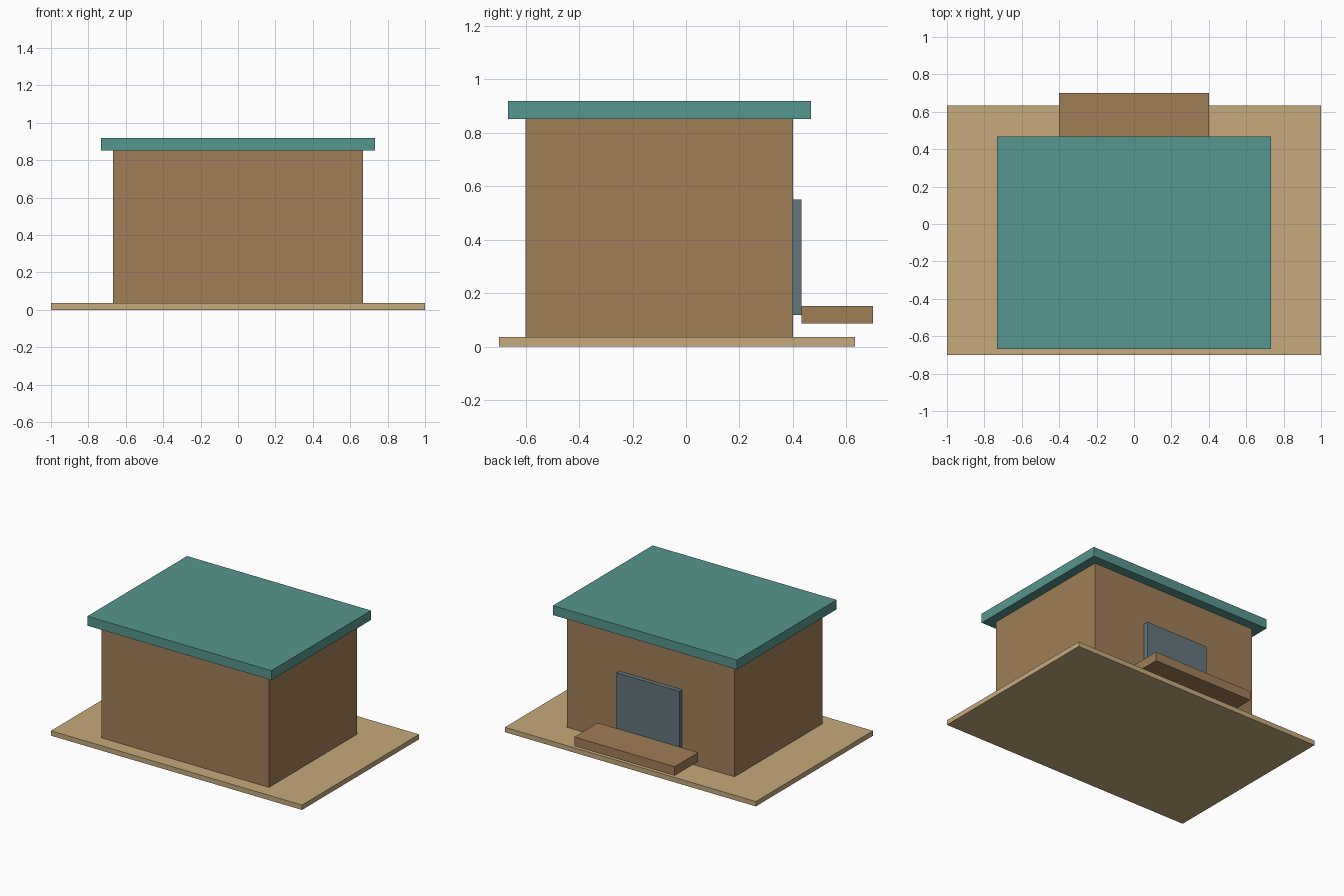
import bpy

if "Cube" in bpy.data.objects:
    bpy.data.objects.remove(bpy.data.objects["Cube"])


def material(name, rgb):
    # sRGB bytes to linear colour
    mat = bpy.data.materials.new(name)
    mat.diffuse_color = (*[((c / 255 + 0.055) / 1.055) ** 2.4 for c in rgb], 1)
    mat.use_nodes = True
    mat.node_tree.nodes["Principled BSDF"].inputs["Base Color"].default_value = mat.diffuse_color
    return mat


def box(name, x_half, y, z, mat):
    # Box centred on x = 0, spanning the y and z ranges
    bpy.ops.mesh.primitive_cube_add(size=1)
    ob = bpy.context.object
    ob.name = name
    ob.location = (0, sum(y) / 2, sum(z) / 2)
    ob.scale = (2 * x_half, y[1] - y[0], z[1] - z[0])
    bpy.ops.object.transform_apply(location=False, rotation=False, scale=True)
    ob.data.materials.append(mat)
    return ob


sand = material("sand", (198, 170, 124))
wood = material("wood", (160, 126, 86))
teal = material("teal", (86, 150, 142))
slate = material("slate", (100, 118, 126))

# Ground slab, hut body and overhanging flat roof
box("base_slab", 1.0, (-0.7, 0.633), (0, 0.035), sand)
box("hut_body", 0.667, (-0.6, 0.4), (0.035, 0.851), wood)
box("roof", 0.733, (-0.667, 0.467), (0.851, 0.919), teal)

# Door on the back wall with a raised step in front of it
box("door", 0.25, (0.4, 0.433), (0.117, 0.551), slate)
box("door_step", 0.4, (0.433, 0.7), (0.086, 0.151), wood)
